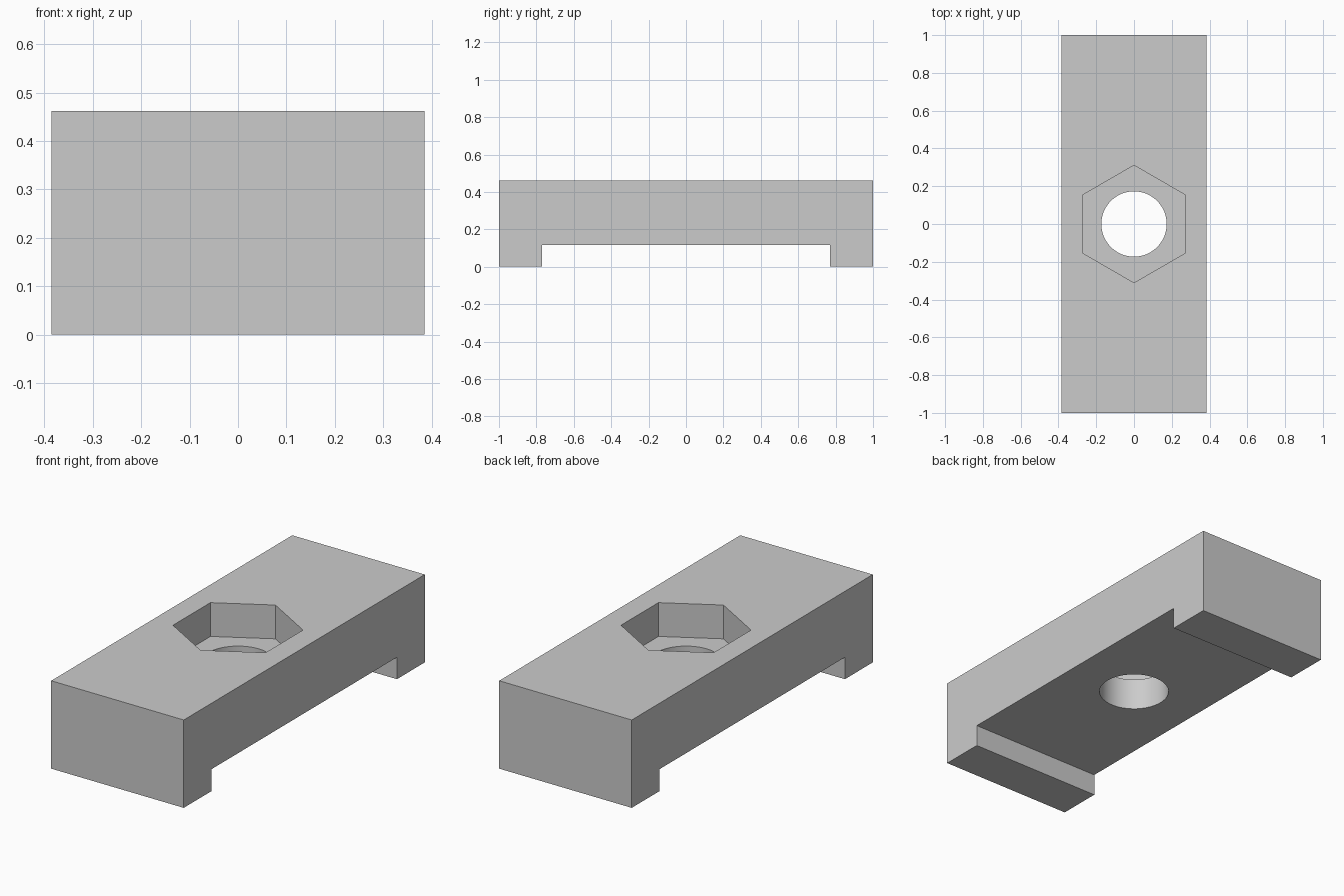
import bpy, bmesh, math

cube = bpy.data.objects.get("Cube")
if cube:
    bpy.data.objects.remove(cube, do_unlink=True)

HALF_W, HALF_L, HEIGHT = 0.385, 1.0, 0.4615
FOOT_Y, FOOT_Z = 0.769, 0.115
FLOOR_Z, HOLE_R, NUT_FLATS = 0.284, 0.173, 0.538

grey = bpy.data.materials.new("plain grey")
grey.use_nodes = True
colour = (0.6, 0.6, 0.6, 1)
grey.diffuse_color = colour
grey.node_tree.nodes["Principled BSDF"].inputs["Base Color"].default_value = colour


def add_object(name, bm):
    bmesh.ops.recalc_face_normals(bm, faces=bm.faces)
    mesh = bpy.data.meshes.new(name)
    bm.to_mesh(mesh)
    bm.free()
    mesh.materials.append(grey)
    obj = bpy.data.objects.new(name, mesh)
    bpy.context.collection.objects.link(obj)
    return obj


def prism(name, points, offset):
    """Extrude a closed outline along an offset."""
    bm = bmesh.new()
    face = bm.faces.new([bm.verts.new(p) for p in points])
    new = bmesh.ops.extrude_face_region(bm, geom=[face], use_keep_orig=True)["geom"]
    bmesh.ops.translate(bm, vec=offset, verts=[v for v in new if isinstance(v, bmesh.types.BMVert)])
    return add_object(name, bm)


def ring(sides, radius, z):
    """Regular outline with one corner on +y."""
    angles = [math.tau * i / sides for i in range(sides)]
    return [(radius * math.sin(a), radius * math.cos(a), z) for a in angles]


# Block with a foot at each end
half = [(HALF_L, HEIGHT), (HALF_L, 0), (FOOT_Y, 0), (FOOT_Y, FOOT_Z)]
outline = half + [(-y, z) for y, z in reversed(half)]
block = prism("clamp_block", [(-HALF_W, y, z) for y, z in outline], (2 * HALF_W, 0, 0))

# Hexagonal nut pocket and round bolt hole
cutters = [
    prism("nut_pocket_cutter", ring(6, NUT_FLATS / math.sqrt(3), FLOOR_Z), (0, 0, 0.5)),
    prism("bolt_hole_cutter", ring(64, HOLE_R, -0.2), (0, 0, 1)),
]
bpy.context.view_layer.objects.active = block
block.select_set(True)
for cutter in cutters:
    cut = block.modifiers.new(cutter.name, "BOOLEAN")
    cut.operation = "DIFFERENCE"
    cut.solver = "EXACT"
    cut.object = cutter
    bpy.ops.object.modifier_apply(modifier=cut.name)
    bpy.data.objects.remove(cutter, do_unlink=True)

# Round hole wall shades smooth, edges stay sharp
bpy.ops.object.select_all(action="DESELECT")
block.select_set(True)
bpy.ops.object.shade_smooth_by_angle(angle=math.radians(30))
